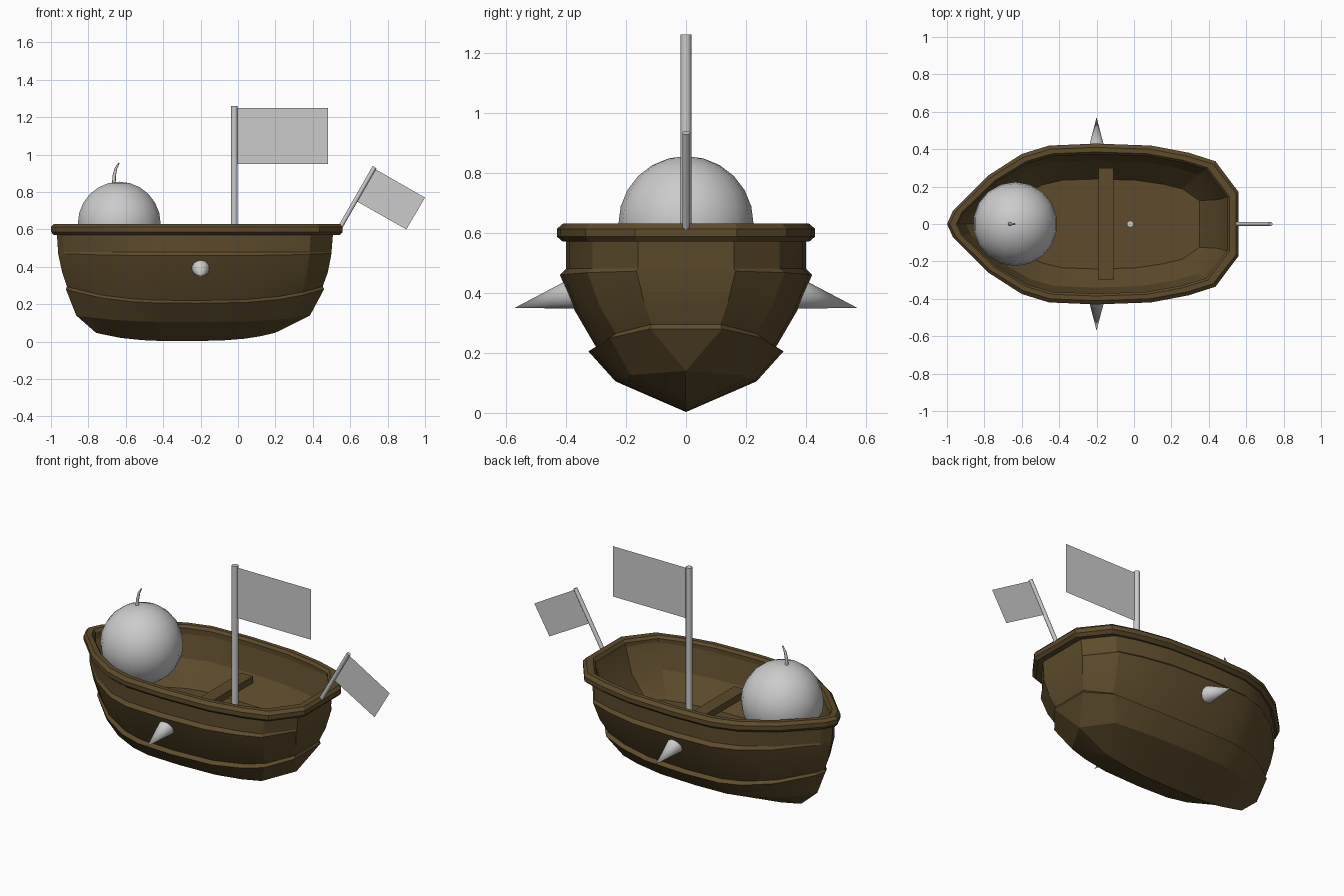
import bpy, bmesh, math
from mathutils import Vector

if "Cube" in bpy.data.objects:
    bpy.data.objects.remove(bpy.data.objects["Cube"])

brown = bpy.data.materials.new("dark_wood")
brown.diffuse_color = (0.109, 0.07, 0.025, 1)
brown.use_nodes = True
brown.node_tree.nodes["Principled BSDF"].inputs["Base Color"].default_value = brown.diffuse_color

# Half plan outline of the boat, bow to stern: (length fraction, width fraction)
PLAN = [(0.02, .16), (0.14, .6), (0.256, .87), (0.35, .975), (0.51, 1),
        (0.70, .975), (0.83, .885), (0.92, .78)]


def smooth(obj, angle=30):
    bpy.ops.object.select_all(action='DESELECT')
    obj.select_set(True)
    bpy.context.view_layer.objects.active = obj
    bpy.ops.object.shade_smooth_by_angle(angle=math.radians(angle))


def finish(name, bm, mat=None, angle=30):
    bmesh.ops.remove_doubles(bm, verts=bm.verts, dist=0.0005)
    bmesh.ops.recalc_face_normals(bm, faces=bm.faces)
    me = bpy.data.meshes.new(name)
    bm.to_mesh(me)
    bm.free()
    obj = bpy.data.objects.new(name, me)
    bpy.context.collection.objects.link(obj)
    if mat:
        me.materials.append(mat)
    smooth(obj, angle)
    return obj


def ring(bm, bow, stern, half, transom, z, sheer):
    """One plan-shaped loop; sheer lifts its two ends."""
    def pt(u, y):
        return bm.verts.new((bow + (stern - bow) * u, y, z + sheer * abs(2 * u - 1) ** 3))
    side = [(u, w * half) for u, w in PLAN] + [(1, transom)]
    return [pt(0, 0)] + [pt(u, y) for u, y in side] + [pt(u, -y) for u, y in reversed(side)]


def loft(name, specs, closed):
    bm = bmesh.new()
    rings = [ring(bm, *s) for s in specs]
    pairs = list(zip(rings, rings[1:]))
    if closed:
        pairs.append((rings[-1], rings[0]))
    for a, b in pairs:
        for i in range(len(a)):
            j = (i + 1) % len(a)
            bm.faces.new((a[i], a[j], b[j], b[i]))
    if not closed:
        bm.faces.new(rings[-1])
    return finish(name, bm, brown, 20)


def rod(name, a, b, r1, r2, sides=12):
    a, b = Vector(a), Vector(b)
    d = b - a
    bpy.ops.mesh.primitive_cone_add(vertices=sides, radius1=r1, radius2=r2,
                                    depth=d.length, location=(a + b) / 2)
    obj = bpy.context.object
    obj.name = name
    obj.rotation_euler = d.to_track_quat('Z', 'Y').to_euler()
    smooth(obj, 35)
    return obj


def panel(name, corners):
    bm = bmesh.new()
    bm.faces.new([bm.verts.new((x, 0, z)) for x, z in corners])
    return finish(name, bm)


# Hull: keel, three lapped strakes, then the inner wall and floor
loft("hull", [
    (-.76, .20, 0, 0, .003, .045),
    (-.865, .385, .235, 0, .105, .035),
    (-.92, .46, .325, .12, .205, .075),
    (-.915, .453, .30, .115, .22, .075),
    (-.94, .48, .37, .14, .34, .03),
    (-.962, .50, .42, .165, .46, .012),
    (-.962, .50, .40, .16, .48, .0),
    (-.97, .51, .40, .16, .60, 0),
    (-.95, .50, .375, .145, .60, 0),
    (-.90, .45, .34, .13, .45, 0),
    (-.78, .35, .24, .125, .32, 0),
], False)

# Rim running around the top edge
loft("rim", [
    (-.985, .545, .41, .165, .57, 0),
    (-1.0, .56, .43, .17, .587, 0),
    (-1.0, .56, .43, .17, .613, 0),
    (-.985, .545, .41, .165, .63, 0),
    (-.95, .51, .385, .145, .63, 0),
    (-.94, .50, .372, .14, .615, 0),
    (-.94, .50, .372, .14, .575, 0),
], True)

# Seat plank
bpy.ops.mesh.primitive_cube_add(size=1, location=(-.15, 0, .44))
seat = bpy.context.object
seat.name = "seat"
seat.scale = (.08, .60, .04)
seat.data.materials.append(brown)

# Side spikes, drooping slightly
for s, side in ((-1, "front"), (1, "back")):
    rod(side + "_spike", (-.2, s * .36, .40), (-.2, s * .57, .35), .055, 0, 14)

# Mast and stern pole with their flags
rod("mast", (-.02, 0, .31), (-.02, 0, 1.26), .018, .018)
panel("mast_flag", [(-.01, .95), (.48, .95), (.48, 1.25), (-.01, 1.25)])
rod("stern_pole", (.54, 0, .60), (.73, 0, .933), .012, .012)
panel("stern_flag", [(.73, .925), (1.0, .77), (.90, .60), (.635, .75)])

# Ball in the bow
bpy.ops.mesh.primitive_uv_sphere_add(segments=18, ring_count=12, radius=.225,
                                     location=(-.635, 0, .63))
ball = bpy.context.object
ball.name = "ball"
smooth(ball, 60)

# Curved stem on the ball, tapering to its tip
cu = bpy.data.curves.new("ball_stem", 'CURVE')
cu.dimensions = '3D'
cu.bevel_depth = .01
cu.bevel_resolution = 2
cu.use_fill_caps = True
sp = cu.splines.new('POLY')
path = [(-.664, .84, 1), (-.662, .885, .9), (-.653, .925, .7), (-.637, .955, .4)]
sp.points.add(len(path) - 1)
for p, (x, z, r) in zip(sp.points, path):
    p.co = (x, 0, z, 1)
    p.radius = r
bpy.context.collection.objects.link(bpy.data.objects.new("ball_stem", cu))
